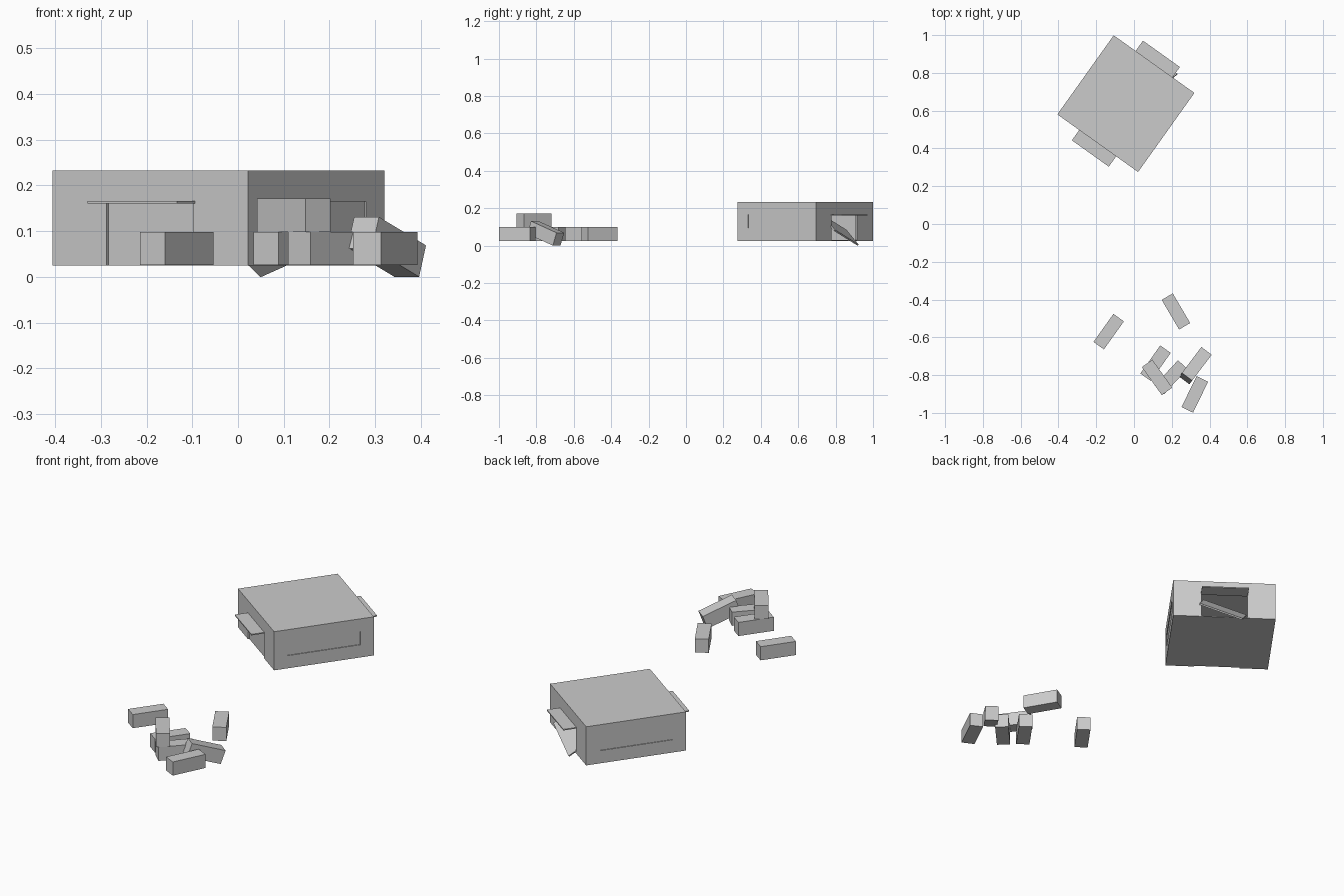
import bpy
from math import radians
from mathutils import Matrix, Vector

if "Cube" in bpy.data.objects:
    bpy.data.objects.remove(bpy.data.objects["Cube"])

# Frame of the turned box
FRAME = Matrix.Translation((-0.043, 0.637, 0)) @ Matrix.Rotation(radians(-35.5), 4, 'Z')
HU, HV = 0.2625, 0.257          # half sizes of the box
Z0, Z1 = 0.025, 0.232           # bottom and top
WALL = 0.012
DOOR_W, DOOR_TOP = 0.234, 0.160


def block(name, size, matrix):
    bpy.ops.mesh.primitive_cube_add(size=1)
    ob = bpy.context.object
    ob.name = name
    ob.data.transform(Matrix.Diagonal((*size, 1)))
    ob.matrix_world = matrix
    return ob


def span(name, lo, hi):
    """Block between two corners, in the frame of the box."""
    lo, hi = Vector(lo), Vector(hi)
    return block(name, hi - lo, FRAME @ Matrix.Translation((lo + hi) / 2))


def cut(target, cutter):
    bpy.context.view_layer.update()
    mod = target.modifiers.new("cut", 'BOOLEAN')
    mod.operation, mod.solver, mod.object = 'DIFFERENCE', 'EXACT', cutter
    bpy.context.view_layer.objects.active = target
    bpy.ops.object.modifier_apply(modifier=mod.name)
    bpy.data.objects.remove(cutter)


# Hollow box shell
body = span("box_body", (-HU, -HV, Z0), (HU, HV, Z1))
cut(body, span("cavity", (-HU + WALL, -HV + WALL, Z0 + 0.005),
               (HU - WALL, HV - WALL, Z1 - WALL)))

# Open doorway at the back, shallow closed door at the front
d = DOOR_W / 2
cut(body, span("doorway", (-d, HV - 0.03, Z0 + 0.004), (d, HV + 0.05, DOOR_TOP)))
cut(body, span("door_recess", (-d, -HV - 0.05, Z0 - 0.01), (d, -HV + 0.007, DOOR_TOP)))

# Shallow long panels on both sides
for s in (-1, 1):
    a, b = sorted((s * (HU - 0.004), s * (HU + 0.05)))
    cut(body, span("side_recess", (a, -0.188, 0.093), (b, 0.188, 0.165)))

# Flat canopies over both doors
for side, s in (("front", -1), ("back", 1)):
    a, b = sorted((s * (HV - 0.007), s * 0.324))
    span(side + "_canopy", (-0.12, a, 0.160), (0.12, b, 0.166))

# Loose door leaning crookedly out of the back doorway
h, t = 0.133, 0.008
rot = Matrix.Rotation(radians(-20), 4, 'Y') @ Matrix.Rotation(radians(50), 4, 'X')
block("loose_door", (DOOR_W, t, h),
      FRAME @ Matrix.Translation((-0.089, 0.285, 0.002)) @ rot
      @ Matrix.Translation((d, -t / 2 + 0.004, h / 2)))

# Scattered bricks: x, y, centre z, heading, pitch
BRICK = (0.182, 0.068, 0.073)
LOW, HIGH = 0.0618, 0.1345
bricks = [
    (-0.134, -0.570, LOW, 54.5, 0),
    (0.222, -0.463, LOW, -59.5, 0),
    (0.114, -0.737, LOW, 54.5, 0),
    (0.122, -0.812, HIGH, -54.5, 0),
    (0.196, -0.811, LOW, 47, 0),
    (0.325, -0.750, 0.0655, 53, 20),
    (0.322, -0.902, LOW, 64, 0),
]
for i, (x, y, z, heading, pitch) in enumerate(bricks, 1):
    block(f"brick_{i}", BRICK, Matrix.Translation((x, y, z))
          @ Matrix.Rotation(radians(heading), 4, 'Z')
          @ Matrix.Rotation(radians(pitch), 4, 'Y'))
